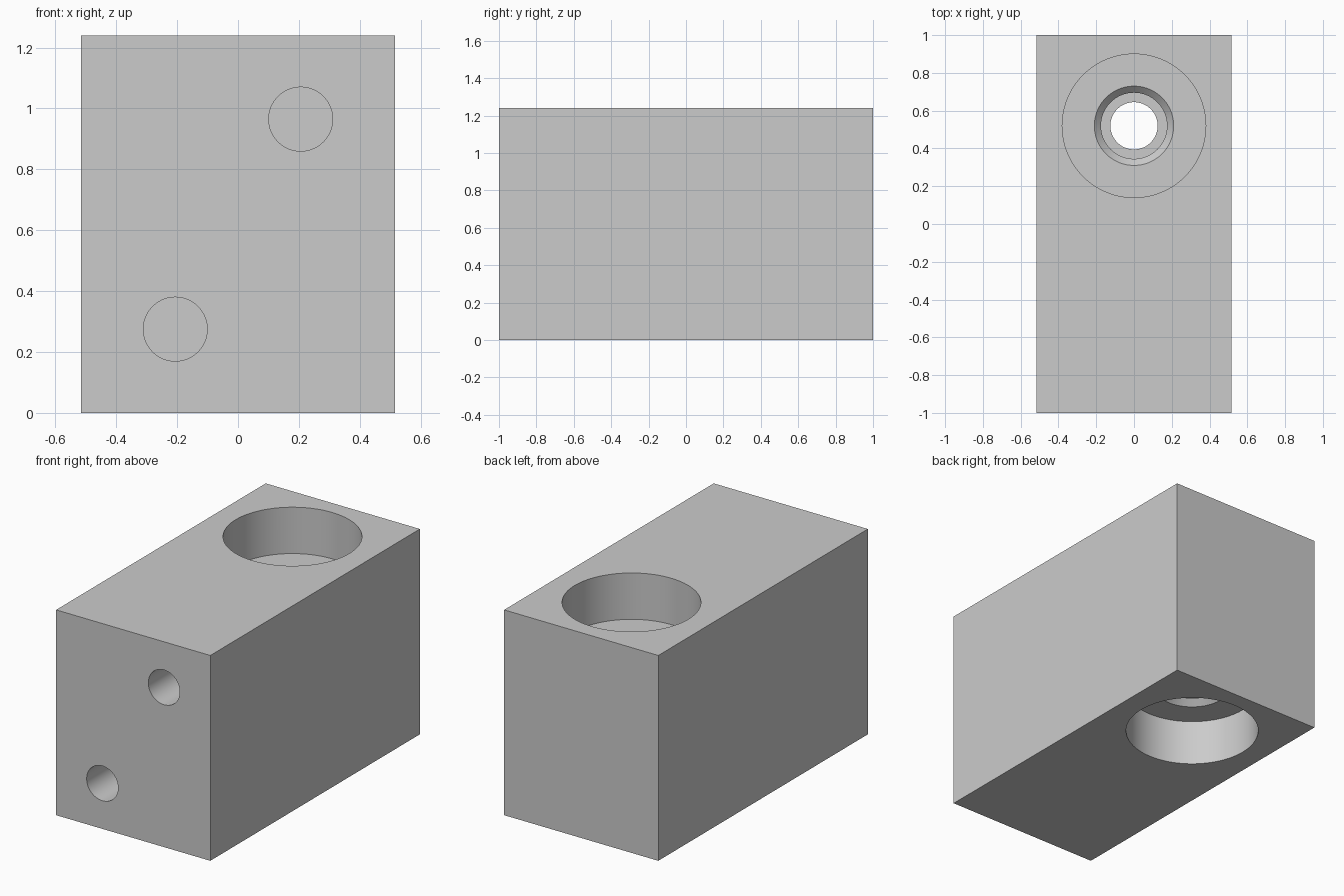
import bpy, bmesh, math
from mathutils import Matrix, Vector

cube = bpy.data.objects.get("Cube")
if cube:
    bpy.data.objects.remove(cube, do_unlink=True)

WIDTH, LENGTH, HEIGHT = 1.03, 2.0, 1.24
BORE_Y = 0.52
SEGMENTS = 96

grey = bpy.data.materials.new("machined grey")
grey.use_nodes = True
grey.diffuse_color = (0.6, 0.6, 0.6, 1)
grey.node_tree.nodes["Principled BSDF"].inputs["Base Color"].default_value = (0.6, 0.6, 0.6, 1)


def add_object(name, bm):
    bmesh.ops.recalc_face_normals(bm, faces=bm.faces)
    mesh = bpy.data.meshes.new(name)
    bm.to_mesh(mesh)
    bm.free()
    mesh.materials.append(grey)
    obj = bpy.data.objects.new(name, mesh)
    bpy.context.collection.objects.link(obj)
    return obj


def turned_cutter(name, profile, matrix):
    """Solid of revolution about z from (radius, height) pairs, capped at both ends."""
    bm = bmesh.new()
    rings = []
    for radius, z in profile:
        angles = [math.tau * i / SEGMENTS for i in range(SEGMENTS)]
        rings.append([bm.verts.new((radius * math.cos(a), radius * math.sin(a), z)) for a in angles])
    for low, high in zip(rings, rings[1:]):
        for i in range(SEGMENTS):
            j = (i + 1) % SEGMENTS
            bm.faces.new((low[i], low[j], high[j], high[i]))
    bm.faces.new(rings[0][::-1])
    bm.faces.new(rings[-1])
    bm.transform(matrix)
    obj = add_object(name, bm)
    obj.hide_render = True
    return obj


# Rectangular body
bm = bmesh.new()
bmesh.ops.create_cube(bm, size=1)
bm.transform(Matrix.Translation((0, 0, HEIGHT / 2)) @ Matrix.Diagonal((WIDTH, LENGTH, HEIGHT, 1)))
block = add_object("drilled_block", bm)

# Stepped through bore: counterbore, chamfer, port and narrow passage, mirrored about mid height
half = [(0.38, -0.1), (0.38, 0.28), (0.21, 0.28), (0.175, 0.315), (0.175, 0.48), (0.125, 0.48)]
profile = half + [(r, HEIGHT - z) for r, z in reversed(half)]
cutters = [turned_cutter("bore_cutter", profile, Matrix.Translation((0, BORE_Y, 0)))]

# Two blind holes in the front face, diagonally opposite
for name, side in (("upper_hole_cutter", 1), ("lower_hole_cutter", -1)):
    place = Matrix.Translation((0.206 * side, -LENGTH / 2, HEIGHT / 2 + 0.345 * side))
    turn = Matrix.Rotation(-math.pi / 2, 4, "X")
    cutters.append(turned_cutter(name, [(0.105, -0.1), (0.105, 0.6)], place @ turn))

for cutter in cutters:
    mod = block.modifiers.new(cutter.name, "BOOLEAN")
    mod.operation = "DIFFERENCE"
    mod.solver = "EXACT"
    mod.object = cutter

# Bake the cuts and drop the cutters
depsgraph = bpy.context.evaluated_depsgraph_get()
result = bpy.data.meshes.new_from_object(block.evaluated_get(depsgraph))
block.modifiers.clear()
block.data = result
for cutter in cutters:
    bpy.data.objects.remove(cutter, do_unlink=True)

# Smooth bore walls with crisp edges
bpy.ops.object.select_all(action="DESELECT")
block.select_set(True)
bpy.context.view_layer.objects.active = block
bpy.ops.object.shade_smooth_by_angle(angle=math.radians(30))
